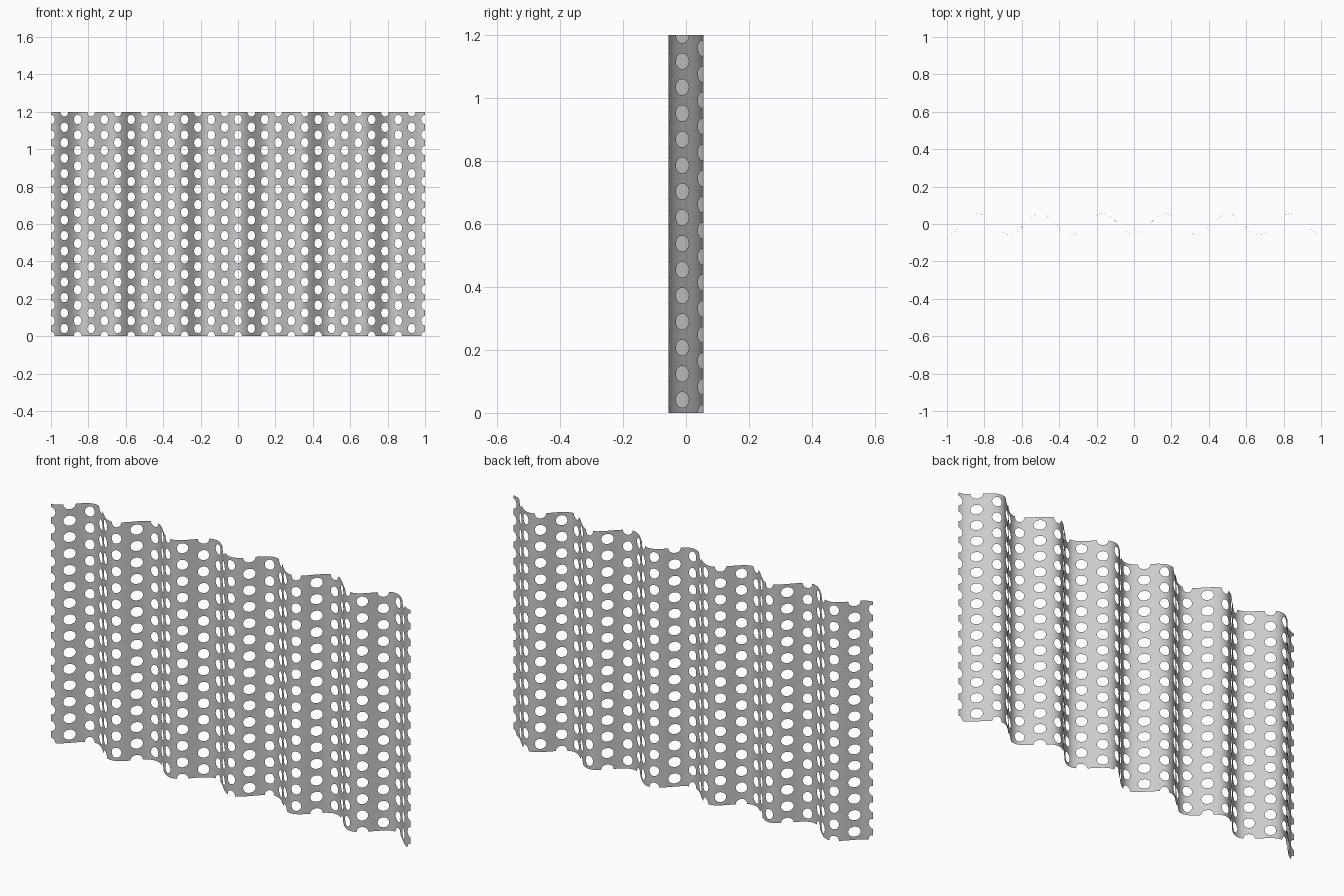
import bpy
import bmesh
from math import cos, pi, hypot

if "Cube" in bpy.data.objects:
    bpy.data.objects.remove(bpy.data.objects["Cube"])

HALF_WIDTH, HEIGHT = 1.0, 1.2
WAVE_DEPTH, WAVE_LENGTH = 0.056, 1 / 3
COLUMNS = 28
PITCH_X = 2 * HALF_WIDTH / COLUMNS
PITCH_Z = HEIGHT / 14.5
HOLE_X, HOLE_Z = 0.0205, 0.0252      # hole half sizes
STEPS = 6                            # segments per cell side
RINGS = 3                            # loops between hole and cell border

# Unit square outline, walked once around
side = [-1 + 2 * i / STEPS for i in range(STEPS)]
square = ([(s, -1) for s in side] + [(1, s) for s in side]
          + [(-s, 1) for s in side] + [(-1, -s) for s in side])


def add_cell(bm, cx, cz):
    """One rectangular piece of sheet with an oval hole in its middle."""
    loops = []
    for r in range(RINGS):
        t = r / (RINGS - 1)
        loop = []
        for u, v in square:
            d = hypot(u, v)
            x = (1 - t) * HOLE_X * u / d + t * u * PITCH_X / 2
            z = (1 - t) * HOLE_Z * v / d + t * v * PITCH_Z / 2
            loop.append(bm.verts.new((cx + x, 0, cz + z)))
        loops.append(loop)
    n = len(square)
    for inner, outer in zip(loops, loops[1:]):
        for i in range(n):
            j = (i + 1) % n
            bm.faces.new((inner[i], outer[i], outer[j], inner[j]))


def trim(bm, point, normal):
    """Cut away everything on the normal's side of a plane."""
    geom = bm.verts[:] + bm.edges[:] + bm.faces[:]
    bmesh.ops.bisect_plane(bm, geom=geom, dist=1e-5, plane_co=point,
                           plane_no=normal, clear_outer=True)


# Flat perforated sheet: staggered columns of holes
bm = bmesh.new()
for col in range(COLUMNS + 1):
    offset = PITCH_Z / 2 if col % 2 else 0
    for row in range(-1, 16):
        add_cell(bm, -HALF_WIDTH + col * PITCH_X, offset + row * PITCH_Z)
bmesh.ops.remove_doubles(bm, verts=bm.verts[:], dist=1e-4)

# Trim to the sheet outline, slicing through the edge holes
trim(bm, (HALF_WIDTH, 0, 0), (1, 0, 0))
trim(bm, (-HALF_WIDTH, 0, 0), (-1, 0, 0))
trim(bm, (0, 0, HEIGHT), (0, 0, 1))
trim(bm, (0, 0, 0), (0, 0, -1))

# Corrugate
for v in bm.verts:
    v.co.y = -WAVE_DEPTH * cos(2 * pi * v.co.x / WAVE_LENGTH)
for f in bm.faces:
    f.smooth = True

mesh = bpy.data.meshes.new("corrugated_perforated_sheet")
bm.to_mesh(mesh)
bm.free()
sheet = bpy.data.objects.new("corrugated_perforated_sheet", mesh)
bpy.context.collection.objects.link(sheet)

# Plain light grey metal
grey = bpy.data.materials.new("light_grey_metal")
grey.use_nodes = True
colour = (0.6, 0.6, 0.6, 1)
grey.diffuse_color = colour
grey.node_tree.nodes["Principled BSDF"].inputs["Base Color"].default_value = colour
mesh.materials.append(grey)
